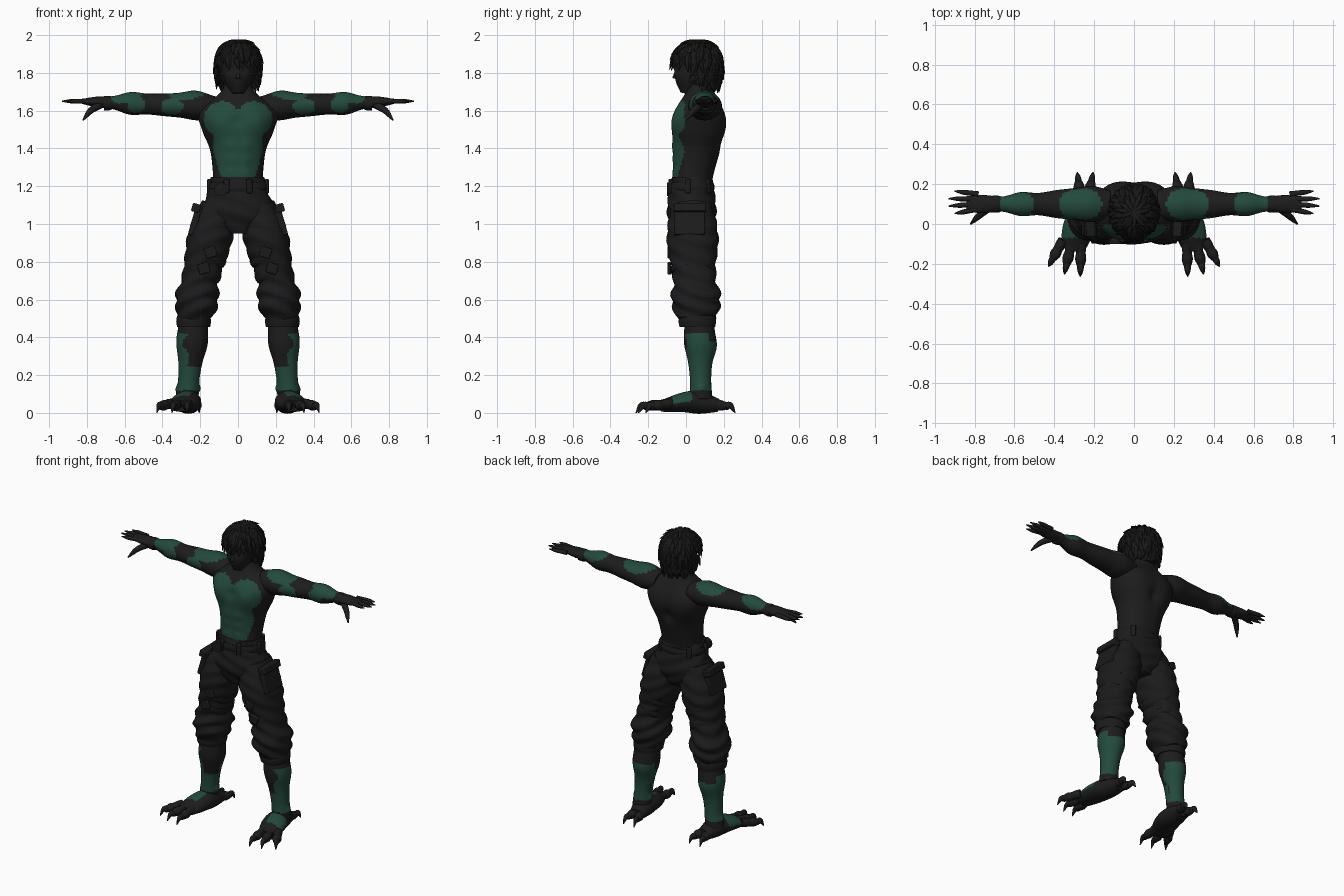
import bpy, math, random
from mathutils import Vector as V, Matrix, Euler

random.seed(4)
if "Cube" in bpy.data.objects:
    bpy.data.objects.remove(bpy.data.objects["Cube"])


def material(name, red, green, blue):
    mat = bpy.data.materials.new(name)
    mat.use_nodes = True
    mat.diffuse_color = (red, green, blue, 1)
    mat.node_tree.nodes["Principled BSDF"].inputs["Base Color"].default_value = (red, green, blue, 1)
    return mat


SKIN = material("dark skin", .012, .012, .012)
GREEN = material("green skin", .017, .068, .046)
CLOTH = material("black cloth", .011, .011, .012)
HAIR = material("black hair", .009, .009, .009)


def finish(name, verts, faces, mat, mirror=False, angle=50):
    mesh = bpy.data.meshes.new(name)
    mesh.from_pydata(verts, [], faces)
    mesh.materials.append(mat)
    ob = bpy.data.objects.new(name, mesh)
    bpy.context.collection.objects.link(ob)
    bpy.ops.object.select_all(action='DESELECT')
    ob.select_set(True)
    bpy.context.view_layer.objects.active = ob
    bpy.ops.object.shade_smooth_by_angle(angle=math.radians(angle))
    if mirror:
        ob.modifiers.new("Mirror", 'MIRROR').use_mirror_merge = False
    return ob


def sample(keys, t):
    """Smooth value at t along evenly spaced keys."""
    last = len(keys) - 1
    i = min(int(t * last), last - 1)
    u = t * last - i
    start, end = keys[i], keys[i + 1]
    before = keys[i - 1] if i else start * 2 - end
    after = keys[i + 2] if i + 2 <= last else end * 2 - start
    leave, arrive = (end - before) / 2, (after - start) / 2
    ease = u * u * (3 - 2 * u)
    return start + (end - start) * ease + leave * (u * (1 - u)**2) - arrive * (u * u * (1 - u))


def tube(path, wide, deep=1, side=(1, 0, 0), sides=16, rings=12, power=2, push=None):
    """Oval sections along a path; deep is a ratio or its own list of radii."""
    path, side = [V(p) for p in path], V(side)
    deep = deep if isinstance(deep, list) else [w * deep for w in wide]
    verts, faces = [], []
    for ring in range(rings + 1):
        t = ring / rings
        centre = sample(path, t)
        ahead = (sample(path, min(t + .01, 1)) - sample(path, max(t - .01, 0))).normalized()
        across = (side - ahead * ahead.dot(side)).normalized()
        up = ahead.cross(across)
        for j in range(sides):
            angle = math.tau * j / sides
            c, s = math.cos(angle), math.sin(angle)
            square = (abs(c)**power + abs(s)**power) ** (-1 / power)
            arm = (across * c * sample(wide, t) + up * s * sample(deep, t)) * square
            point = centre + arm
            verts.append(point + arm.normalized() * push(point) if push else point)
    for start in range(0, rings * sides, sides):
        for j in range(sides):
            k = (j + 1) % sides
            faces.append((start + j, start + k, start + sides + k, start + sides + j))
    faces.append(tuple(reversed(range(sides))))
    faces.append(tuple(range(rings * sides, len(verts))))
    return verts, faces


def part(name, path, wide, deep=1, mat=SKIN, mirror=True, green=None, **options):
    ob = finish(name, *tube(path, wide, deep, **options), mat, mirror)
    if green:
        ob.data.materials.append(GREEN)
        for face in ob.data.polygons:
            face.material_index = int(green(face.center, face.normal))


def band(name, centre, height, radius, ratio, lean=0, **options):
    half = V((lean, 0, 1)) * height / 2
    part(name, [V(centre) - half, V(centre) + half], [radius * .95, radius, radius * .95],
         ratio, CLOTH, sides=40, rings=4, **options)


def box(name, centre, size, tilt=0, turn=0):
    place = Matrix.LocRotScale(V(centre), Euler((0, tilt, turn)), V(size))
    ends = (-.5, .5)
    verts = [place @ V((x, y, z)) for x in ends for y in ends for z in ends]
    faces = [(0, 1, 3, 2), (4, 6, 7, 5), (0, 4, 5, 1), (2, 3, 7, 6), (0, 2, 6, 4), (1, 5, 7, 3)]
    bevel = finish(name, verts, faces, CLOTH, True, 30).modifiers.new("Bevel", 'BEVEL')
    bevel.width, bevel.segments = .006, 2


def inside(point, centre, size):
    return sum(((p - c) / s)**2 for p, c, s in zip(point, centre, size)) < 1


def swell(*lumps):
    """Muscle swellings, the same on both sides."""
    def push(p):
        p = V((abs(p.x), p.y, p.z))
        return sum(height * math.exp(-((p - V(centre)).length / radius)**2)
                   for centre, radius, height in lumps)
    return push


# Torso with chest, stomach and back muscles
def torso_green(c, n):
    x = abs(c.x)
    chest = inside((x, c.z), (.085, 1.555), (.095, .095)) or (x < .09 and 1.45 < c.z < 1.61)
    belly = c.z < 1.47 and x < min(.13, .075 + (c.z - 1.2) * .3)
    return c.y < .05 and n.y < .1 and (chest or belly)


stomach = [((.04, -.07, 1.27 + row * .07), .03, .007) for row in range(3)]
part("torso", [(0, .03, 1.2), (0, .065, 1.5), (0, .08, 1.8)],
     [.13, .135, .15, .19, .205, .09, .06], [.1, .11, .125, .135, .125, .075, .06],
     mirror=False, green=torso_green, sides=80, rings=64, power=2.2,
     push=swell(((.09, -.05, 1.54), .07, .02), ((0, -.07, 1.55), .03, -.01),
                ((.1, .2, 1.53), .09, .02), ((0, .2, 1.45), .04, -.02), *stomach))


# Arms and hands
def arm_green(c, n):
    shoulder = inside(c, (.27, .1, 1.7), (.11, .1, .07))
    biceps = inside(c, (.35, .02, 1.62), (.06, .1, .045)) and n.y < .1
    forearm = inside(c, (.6, .1, 1.7), (.1, .08, .08))
    elbow = inside(c, (.54, .03, 1.63), (.05, .07, .05)) and n.y < 0
    return shoulder or biceps or forearm or elbow


ALONG_Y = (0, 1, 0)
part("arm", [(.12, .1, 1.62), (.84, .1, 1.65)],
     [.07, .09, .08, .07, .056, .06, .038, .045, .04],
     [.055, .075, .065, .06, .055, .06, .035, .028, .01],
     green=arm_green, side=ALONG_Y, sides=40, rings=56, push=swell(((.25, .1, 1.7), .06, .008)))
part("wrist_band", [(.67, .1, 1.64), (.71, .1, 1.64)], [.04, .043, .042], .9, side=ALONG_Y, sides=24)
for i in range(4):
    y = .15 - .025 * i
    part(f"finger_{i + 1}", [(.78, y, 1.65), (.935 - .015 * (i - 1.5)**2, y * 1.5 - .06, 1.65)],
         [.014, .013, .012, .003], side=ALONG_Y)
part("thumb", [(.73, .08, 1.63), (.78, .04, 1.6), (.82, 0, 1.55)], [.02, .018, .014, .004], side=ALONG_Y)

# Head and face
part("head", [(0, 0, 1.69), (0, .06, 1.95)], [.03, .07, .083, .09, .05], [.03, .075, .095, .105, .06],
     mirror=False, sides=40, rings=24, push=swell(((.035, -.055, 1.815), .02, -.01), ((0, -.06, 1.73), .02, .005)))
part("nose", [(0, -.05, 1.82), (0, -.06, 1.77)], [.005, .013], mirror=False)

# Hair: overlapping tapered locks falling from the crown over a cap
def hair_point(fall, heading, lift):
    over = max(0, fall - math.pi / 2)
    reach = math.sin(fall - over) - over * over / 8 + lift
    drop = math.cos(fall - over) * (1 + lift) - over
    return V((math.sin(heading) * reach * .118, .06 - math.cos(heading) * reach * .13, 1.85 + drop * .12))


part("hair_cap", [(0, .1, 1.7), (0, .06, 1.97)], [.06, .09, .105, .105, .03], mat=HAIR, mirror=False, sides=32)
verts, faces = [], []
for layer in range(7):
    start, count = layer * .35, 14 + layer * 3
    for k in range(count):
        heading = math.tau * (k + random.random() * .7) / count
        front = (1 + math.cos(heading)) / 2
        if layer > 3 and front > .6:
            continue
        twist, flick = random.uniform(-.2, .2), random.uniform(.08, .17)
        limit = 2.85 - front**2 + random.uniform(-.15, .15)
        length = min(random.uniform(.65, .95), limit - start)
        path = [hair_point(start + length * t, heading + twist * t * t, flick * t * t)
                for t in (0, 1/3, 2/3, 1)]
        lock, skin = tube(path, [.01, .02, .015, .001], .5, sides=6, rings=6,
                          side=(math.cos(heading), math.sin(heading), 0))
        faces += [tuple(i + len(verts) for i in face) for face in skin]
        verts += lock
finish("hair_locks", verts, faces, HAIR, angle=40)


# Trousers with folds gathering at the shins
def folds(p):
    gather = math.exp(-((p.z - .6) / .12)**2)
    return (.004 + .005 * gather) * math.sin(p.z * 75 + p.x * 28 + p.y * 22)


part("trouser_hips", [(0, .03, .95), (0, .03, 1.25)], [.08, .2, .165, .14], [.09, .128, .122, .105],
     CLOTH, False, sides=48, rings=30, power=2.2, push=folds)
part("trouser_leg", [(.235, .06, .5), (.18, .04, .8), (.1, .03, 1.1)],
     [.09, .113, .098, .104, .118, .112, .09], 1.15, CLOTH, sides=40, rings=56, power=2.2, push=folds)
band("trouser_cuff", (.235, .06, .485), .06, .092, 1.08)
band("belt", (0, .03, 1.195), .05, .158, .77, mirror=False, power=2.2)
part("belt_buckle", [(-.09, -.07, 1.185), (-.09, -.1, 1.185)], [.036, .036], 1, CLOTH, False, sides=24)
for i in range(3):
    turn = .4 + i
    box(f"belt_loop_{i + 1}", (math.sin(turn) * .155, .03 - math.cos(turn) * .12, 1.2), (.03, .02, .075), turn=turn)
box("cargo_pocket", (.226, .02, 1.02), (.035, .16, .165), -.28)
box("pocket_flap", (.222, .02, 1.085), (.045, .17, .045), -.28)

# Thigh straps with buckles
for i in range(2):
    x, z = .165 + i * .02, .84 - i * .085
    band(f"thigh_strap_{i + 1}", (x, .04, z), .04, .113 - i * .007, 1.13, -.6, power=2.2)
    box(f"strap_buckle_{i + 1}", (x - .02 + i * .015, -.088, z + .01), (.06, .02, .055), .3)


# Lower legs and clawed feet
def shin_green(c, n):
    wave = math.sin(c.z * 38) / 4
    outer = n.x > .35 + wave and c.z < .42 and c.y < .12
    calf = n.y > .1 + wave and c.z < .38
    front = n.y < .2 and c.z < .2 + c.x / 5 + wave / 8
    return c.z > .12 and (outer or calf or front)


def instep_green(c, n):
    return n.z > .1 and n.x > -.2 and -.07 < c.y < .03


part("lower_leg", [(.27, .08, .07), (.235, .07, .47)], [.06, .056, .064, .083, .078], green=shin_green,
     sides=40, rings=45, push=swell(((.24, .15, .34), .06, .01), ((.33, .08, .13), .02, .01), ((.21, .08, .13), .02, .01)))
part("foot", [(.25, .17, .04), (.27, .02, .058), (.31, -.13, .036)], [.05, .068, .078, .06],
     [.035, .06, .05, .03], green=instep_green, sides=32, rings=30)


def toe(name, base, tip):
    base, tip = V((*base, .05)), V((*tip, 0))
    knuckle = base.lerp(tip, .7)
    knuckle.z = .036
    bend = knuckle.lerp(tip, .5)
    bend.z = .038
    part(f"{name}_toe", [base, knuckle], [.026, .027, .024, .028, .02])
    part(f"{name}_claw", [knuckle, bend, tip], [.018, .014, .002], 1.2)


for i, name in enumerate(("inner", "middle", "outer")):
    toe(name, (.265 + i * .045, -.08), (.27 + i * .08, -.265 + i * i * .013))
for i, name in enumerate(("inner_rear", "outer_rear")):
    toe(name, (.235 + i * .03, .1), (.205 + i * .08, .26))
